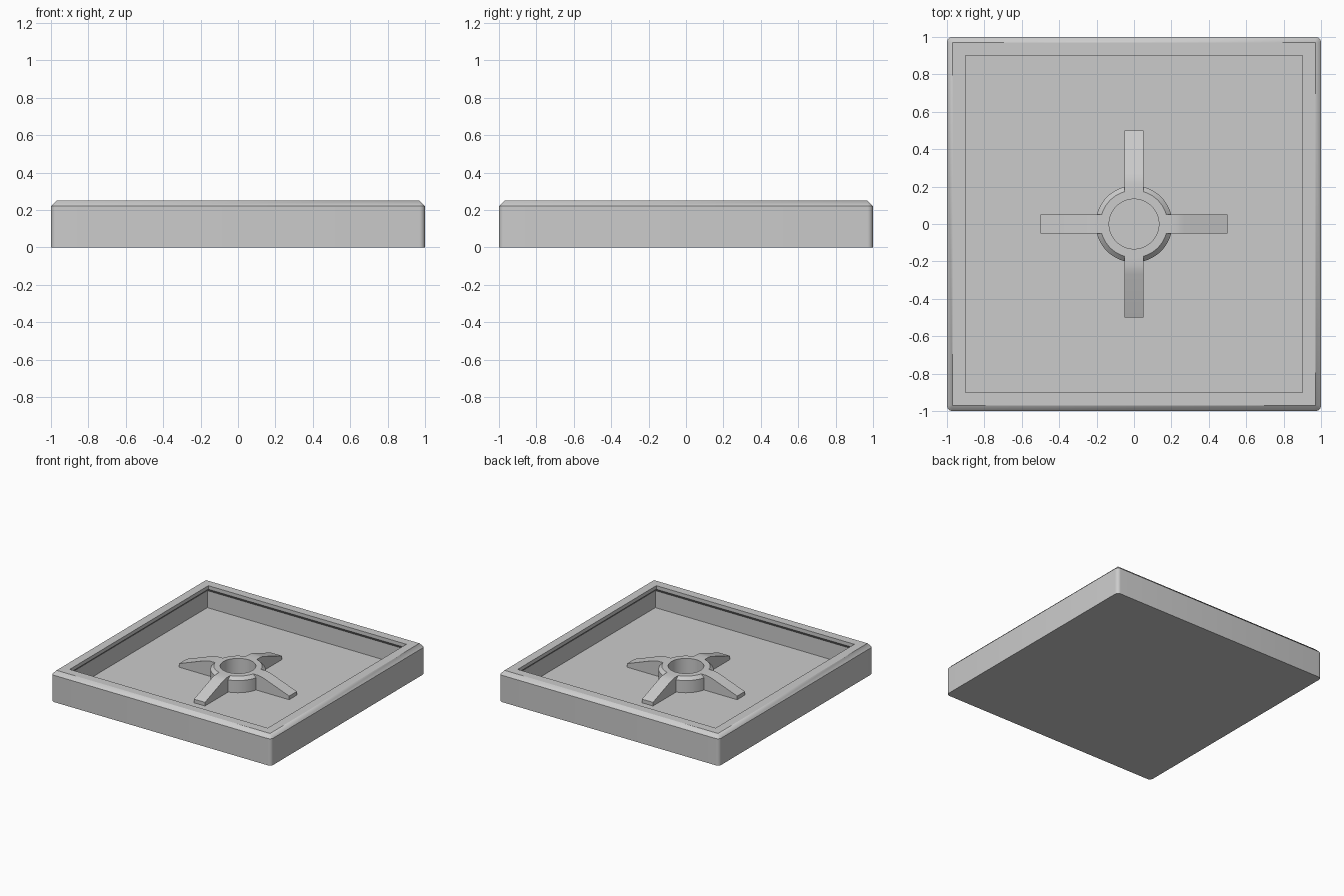
import bpy, bmesh, math
from mathutils import Matrix, Vector

cube = bpy.data.objects.get("Cube")
if cube:
    bpy.data.objects.remove(cube, do_unlink=True)

grey = bpy.data.materials.new("light grey")
grey.use_nodes = True
grey.diffuse_color = (0.6, 0.6, 0.6, 1)
grey.node_tree.nodes["Principled BSDF"].inputs["Base Color"].default_value = (0.6, 0.6, 0.6, 1)


def square_ring(half, radius, z, steps=6):
    """Square outline with rounded corners."""
    points = []
    for corner in range(4):
        middle = math.radians(45 + 90 * corner)
        c = (half - radius) * math.sqrt(2)
        for i in range(steps + 1):
            a = middle + math.pi / 2 * (i / steps - 0.5)
            points.append((c * math.cos(middle) + radius * math.cos(a),
                           c * math.sin(middle) + radius * math.sin(a), z))
    return points


def round_ring(radius, z, sides=64):
    return [(radius * math.cos(math.tau * i / sides),
             radius * math.sin(math.tau * i / sides), z) for i in range(sides)]


def finish(name, bm):
    bmesh.ops.remove_doubles(bm, verts=bm.verts, dist=0.0001)
    bmesh.ops.recalc_face_normals(bm, faces=bm.faces)
    mesh = bpy.data.meshes.new(name)
    bm.to_mesh(mesh)
    bm.free()
    mesh.materials.append(grey)
    obj = bpy.data.objects.new(name, mesh)
    bpy.context.collection.objects.link(obj)
    return obj


def loft(name, rings, closed=False):
    """Skin a run of rings; cap the ends or join them into a tube."""
    bm = bmesh.new()
    loops = [[bm.verts.new(p) for p in ring] for ring in rings]
    pairs = list(zip(loops, loops[1:]))
    if closed:
        pairs.append((loops[-1], loops[0]))
    else:
        bm.faces.new(loops[0])
        bm.faces.new(loops[-1])
    for low, high in pairs:
        for i in range(len(low)):
            j = (i + 1) % len(low)
            bm.faces.new((low[i], low[j], high[j], high[i]))
    return finish(name, bm)


def smooth(obj):
    bpy.ops.object.select_all(action="DESELECT")
    obj.select_set(True)
    bpy.context.view_layer.objects.active = obj
    bpy.ops.object.shade_smooth_by_angle(angle=math.radians(25))


# Tray: outer wall, chamfered rim, overhanging lip, recessed inner wall, floor
tray = loft("tray", [square_ring(*r) for r in (
    (1, 0.03, 0), (1, 0.03, 0.22), (0.97, 0, 0.25), (0.9, 0, 0.25),
    (0.9, 0, 0.22), (0.93, 0, 0.19), (0.93, 0, 0.05))])
smooth(tray)

# Hub: chamfered collar with a round socket
BASE, TOP = 0.04, 0.175
hub = loft("hub_with_spokes", [round_ring(*r) for r in (
    (0.205, BASE), (0.205, TOP - 0.025), (0.18, TOP), (0.133, TOP), (0.133, BASE))],
    closed=True)

# Spokes: four sloping ribs, flush with the top of the hub
profile = [(0.15, BASE), (0.5, BASE), (0.5, 0.08), (0.27, 0.164),
           (0.245, 0.171), (0.22, TOP), (0.15, TOP)]
bm = bmesh.new()
for k in range(4):
    turn = Matrix.Rotation(k * math.pi / 2, 3, "Z")
    sides = [[bm.verts.new(turn @ Vector((x, y, z))) for x, z in profile]
             for y in (-0.05, 0.05)]
    for side in sides:
        bm.faces.new(side)
    for i in range(len(profile)):
        j = (i + 1) % len(profile)
        bm.faces.new((sides[0][i], sides[0][j], sides[1][j], sides[1][i]))
spokes = finish("spokes", bm)

# Merge the spokes into the hub
union = hub.modifiers.new("union", "BOOLEAN")
union.operation = "UNION"
union.solver = "EXACT"
union.object = spokes
bpy.context.view_layer.objects.active = hub
bpy.ops.object.modifier_apply(modifier="union")
bpy.data.objects.remove(spokes, do_unlink=True)
smooth(hub)
